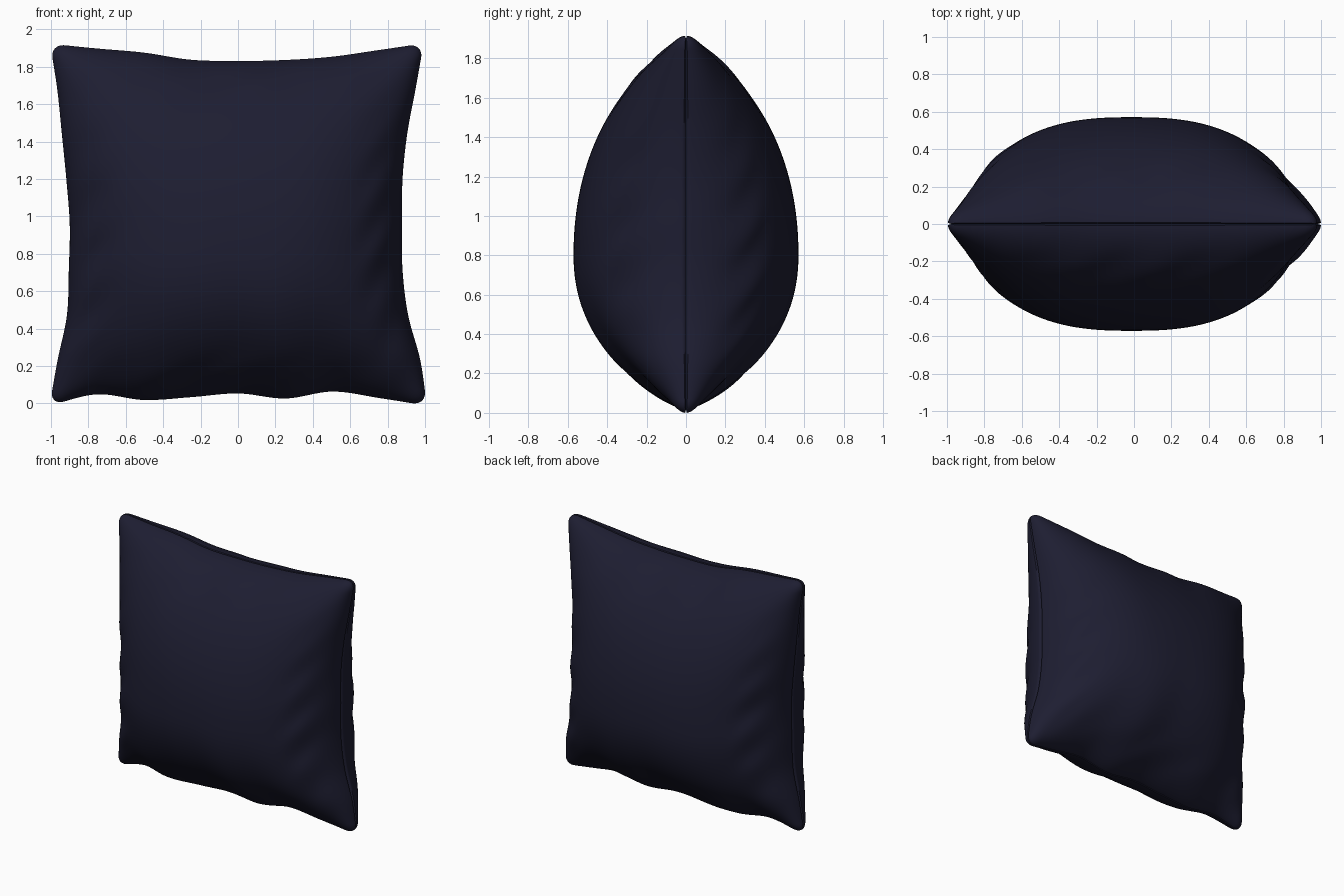
import bpy, bmesh, math

if "Cube" in bpy.data.objects:
    bpy.data.objects.remove(bpy.data.objects["Cube"])

N = 120  # grid cells across each panel

# Edge curves of the cover, sampled evenly from one corner to the next
LEFT = [-1.008, -.965, -.915, -.905, -.90, -.918, -.942, -.967, -1.005]
RIGHT = [1.01, .975, .91, .88, .878, .88, .905, .95, .993]
BOTTOM = [-.01, .05, .02, .035, .055, .028, .065, .03, -.01]
TOP = [1.925, 1.90, 1.878, 1.84, 1.833, 1.838, 1.855, 1.89, 1.927]


def spline(pts, s):
    """Smooth curve through evenly spaced values, s from -1 to 1."""
    t = (s + 1) / 2 * (len(pts) - 1)
    i = max(0, min(int(t), len(pts) - 2))
    t -= i
    b, c = pts[i], pts[i + 1]
    a = pts[i - 1] if i else 2 * b - c
    d = pts[i + 2] if i + 2 < len(pts) else 2 * c - b
    return b + t * (c - a + t * (2 * a - 5 * b + 4 * c - d + t * (3 * (b - c) + d - a))) / 2


def round_corner(u, v, r=.08):
    """Turn the square corner into a quarter circle."""
    a, b = (abs(u) - 1 + r) / r, (abs(v) - 1 + r) / r
    if a > 0 and b > 0:
        u = math.copysign(1 - r + r * a * math.sqrt(1 - b * b / 2), u)
        v = math.copysign(1 - r + r * b * math.sqrt(1 - a * a / 2), v)
    return u, v


def bump(x, centre, width):
    return math.exp(-((x - centre) / width) ** 2)


def puff(u, v, side):
    """Stuffed depth, fullest below the middle, with slanted creases by the seams."""
    f = max(0, 1 - abs(u) ** 2.6) ** .58
    w = (v + .157) / (1.157 if v > -.157 else .843)
    g = max(0, 1 - abs(w) ** 2.1) ** .65 if w > 0 else max(0, 1 - abs(w) ** 2.2) ** .8
    lip = math.sqrt(max(0, 1 - abs(u) ** 30) * max(0, 1 - abs(v) ** 30))
    su = -u * side  # the back panel is the front turned half round
    fold = bump(abs(u), .86, .10) * bump(v, -.15, .6) * math.sin(19 * (v - .9 * su))
    fold += bump(abs(v), .87, .09) * bump(u, 0, .6) * math.sin(14 * (su - .6 * v) + 1)
    ear = .02 * (u * v) ** 6  # fuller corners
    return .545 * f * g + (.026 + ear + .012 * fold) * lip


def panel(bm, side):
    rows = []
    for j in range(N + 1):
        row = []
        for i in range(N + 1):
            u0 = math.sin(math.pi * (i / N - .5))
            v0 = math.sin(math.pi * (j / N - .5))
            u, v = round_corner(u0, v0)
            seam = i in (0, N) or j in (0, N)
            depth = 0 if seam else puff(u0, v0, side)
            k = .984 if seam else 1  # the seam sinks into a groove
            u, v = u * k, v * k
            left, right = spline(LEFT, v), spline(RIGHT, v)
            low, high = spline(BOTTOM, u), spline(TOP, u)
            row.append(bm.verts.new((left + (right - left) * (u + 1) / 2,
                                     side * depth,
                                     low + (high - low) * (v + 1) / 2)))
        rows.append(row)
    for j in range(N):
        for i in range(N):
            q = [rows[j][i], rows[j][i + 1], rows[j + 1][i + 1], rows[j + 1][i]]
            bm.faces.new(q if side < 0 else q[::-1])


# Cushion: two stuffed panels sewn together around the seam
bm = bmesh.new()
for side in (-1, 1):
    panel(bm, side)
bmesh.ops.remove_doubles(bm, verts=[v for v in bm.verts if v.co.y == 0], dist=1e-5)
low = min(v.co.z for v in bm.verts)
bmesh.ops.translate(bm, verts=bm.verts, vec=(0, 0, -low))
mesh = bpy.data.meshes.new("cushion")
bm.to_mesh(mesh)
bm.free()
cushion = bpy.data.objects.new("cushion", mesh)
bpy.context.collection.objects.link(cushion)

# Dark navy fabric
fabric = bpy.data.materials.new("navy fabric")
fabric.diffuse_color = (.0125, .0125, .031, 1)
fabric.use_nodes = True
fabric.node_tree.nodes["Principled BSDF"].inputs["Base Color"].default_value = fabric.diffuse_color
mesh.materials.append(fabric)

bpy.context.view_layer.objects.active = cushion
cushion.select_set(True)
bpy.ops.object.shade_smooth_by_angle(angle=math.radians(60))
